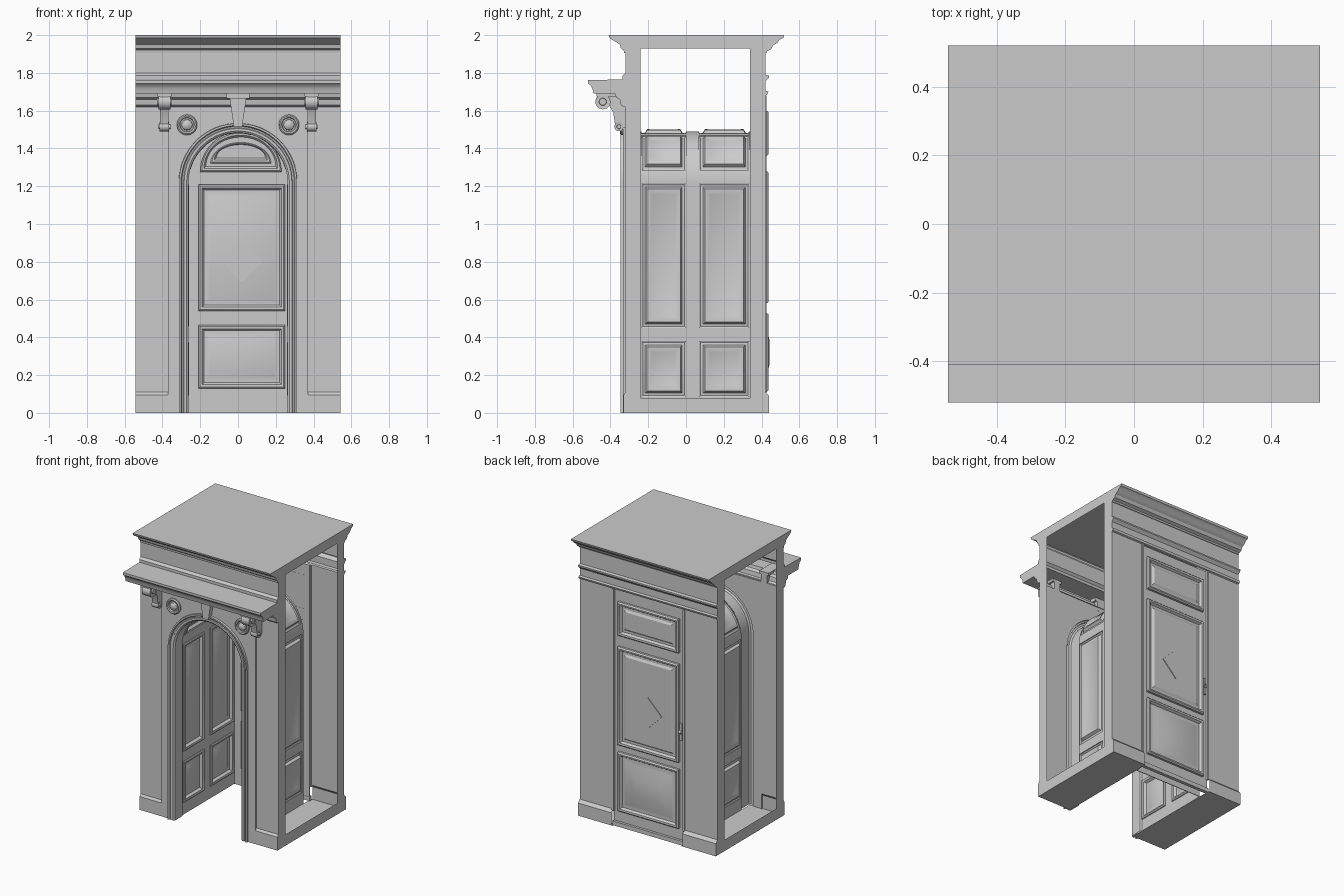
import bpy, bmesh
from math import sin, cos, pi, radians

if "Cube" in bpy.data.objects:
    bpy.data.objects.remove(bpy.data.objects["Cube"])

SPRING, R = 1.22, 0.27          # arch springing height and radius
W = 0.543                       # half width
Y_IN, Y_BACK = -0.24, 0.34      # opening in the end faces


def build(name, verts, faces):
    me = bpy.data.meshes.new(name)
    me.from_pydata(verts, [], faces)
    bm = bmesh.new()
    bm.from_mesh(me)
    bmesh.ops.remove_doubles(bm, verts=bm.verts, dist=1e-5)
    bmesh.ops.recalc_face_normals(bm, faces=bm.faces)
    bm.to_mesh(me)
    bm.free()
    ob = bpy.data.objects.new(name, me)
    bpy.context.collection.objects.link(ob)
    return ob


def prism(name, pts, axis, a, b):
    """Extrude a 2D outline: axis x takes (y,z) points, axis y takes (x,z)."""
    n = len(pts)
    put = (lambda p, t: (t, p[0], p[1])) if axis == 'x' else (lambda p, t: (p[0], t, p[1]))
    verts = [put(p, a) for p in pts] + [put(p, b) for p in pts]
    faces = [tuple(range(n)), tuple(range(n, 2 * n))]
    faces += [(i, (i + 1) % n, n + (i + 1) % n, n + i) for i in range(n)]
    return build(name, verts, faces)


def box(name, x0, x1, y0, y1, z0, z1):
    return prism(name, [(x0, z0), (x1, z0), (x1, z1), (x0, z1)], 'y', y0, y1)


def strip(name, pts, x0, x1):
    """Sheet made by running an open (y,z) profile from x0 to x1."""
    n = len(pts)
    return build(name, [(x, y, z) for x in (x0, x1) for y, z in pts],
                 [(i, i + 1, n + i + 1, n + i) for i in range(n - 1)])


def rings(name, loops):
    """Bridge successive even-length loops and cap the last one."""
    L = len(loops[0])
    verts = [p for lp in loops for p in lp]
    faces = []
    for k in range(len(loops) - 1):
        for i in range(L):
            j = (i + 1) % L
            faces.append((k * L + i, k * L + j, (k + 1) * L + j, (k + 1) * L + i))
    o = (len(loops) - 1) * L
    faces += [(o + i, o + i + 1, o + L - 2 - i, o + L - 1 - i) for i in range(L // 2 - 1)]
    return build(name, verts, faces)


MOULD = [(0, -0.004), (0, 0.01), (0.008, 0.016), (0.02, 0.014), (0.03, 0.003),
         (0.045, 0.003), (0.06, 0.009)]
SUNK = [(0, 0), (0, -0.006), (0.008, -0.010), (0.02, -0.006), (0.03, 0.012),
        (0.042, 0.012), (0.058, 0.004)]


def panel(name, place, u0, u1, v0, v1, profile=MOULD, n=1):
    """Moulded panel; place maps (u, v, height) to a point on the surface."""
    loops = []
    for d, h in profile:
        vs = [v0 + d + (v1 - v0 - 2 * d) * i / n for i in range(n + 1)]
        loops.append([place(u0 + d, v, h) for v in vs] +
                     [place(u1 - d, v, h) for v in reversed(vs)])
    return rings(name, loops)


def arch(r, n=32):
    return [(r, 0)] + [(r * cos(pi * i / n), SPRING + r * sin(pi * i / n))
                       for i in range(n + 1)] + [(-r, 0)]


def arch_sweep(name, section):
    """Sweep an open (radius, y) section up one jamb, over and down the other."""
    paths = [[(x, y, z) for x, z in arch(r)] for r, y in section]
    n = len(paths[0])
    return build(name, [p for path in paths for p in path],
                 [(k * n + i, k * n + i + 1, (k + 1) * n + i + 1, (k + 1) * n + i)
                  for k in range(len(paths) - 1) for i in range(n - 1)])


def disc(name, x, y, z, steps, n=32):
    """Turned boss facing the front from (radius, height) steps."""
    return rings(name, [[(x + r * cos(2 * pi * i / n), y - h, z + r * sin(2 * pi * i / n))
                         for i in range(n)] for r, h in steps])


def scroll(name, x, y, z, r, w):
    steps = [(0.01, -w - .006), (0.45, -w - .006), (0.5, -w + .002), (0.8, -w + .002), (1, -w),
             (1, w), (0.8, w - .002), (0.5, w - .002), (0.45, w + .006), (0.01, w + .006)]
    return rings(name, [[(x + t, y + r * k * cos(pi * i / 12), z + r * k * sin(pi * i / 12))
                         for i in range(24)] for k, t in steps])


# Section profiles (y, z), top to bottom
FRONT = [(-.41, 2), (-.405, 1.985), (-.39, 1.975), (-.365, 1.96), (-.35, 1.95), (-.345, 1.93),
         (-.33, 1.92), (-.328, 1.905), (-.32, 1.905), (-.32, 1.80), (-.335, 1.785), (-.335, 1.765),
         (-.52, 1.762), (-.52, 1.745), (-.505, 1.735), (-.495, 1.715), (-.49, 1.69), (-.375, 1.69),
         (-.37, 1.67), (-.35, 1.66), (-.345, 1.63), (-.333, 1.62), (-.32, 1.62)]
BACK = [(.52, 2), (.515, 1.985), (.495, 1.975), (.485, 1.96), (.46, 1.945), (.45, 1.925),
        (.43, 1.915), (.425, 1.905), (.42, 1.905), (.42, 1.79), (.44, 1.785), (.44, 1.775),
        (.43, 1.765), (.42, 1.755), (.42, 1.705), (.436, 1.70), (.43, 1.685), (.42, 1.68)]
FRONT_SKIRT = [(-.32, .11), (-.332, .095), (-.332, 0)]
BACK_SKIRT = [(.42, .11), (.44, .09), (.44, 0)]

# Entablatures, roof and arch surround are thin skins over a hollow inside
strip('front_cornice_and_ledge', FRONT, -W, W)
strip('back_cornice', BACK, -W, W)
strip('roof', [(-.41, 2), (.52, 2)], -W, W)
prism('arch_surround', [(-.37, 0), (-.37, 1.625), (.37, 1.625), (.37, 0)] + arch(.30), 'y', -.333, -.326)

# Flat end faces with their large rectangular opening
for s in (-1, 1):
    hole = [(0, .08), (.08, 1.93), (1.93, 2)]
    parts = [FRONT + FRONT_SKIRT + [(Y_IN, z) for z in (0, .08, 1.93, 2)],
             BACK + BACK_SKIRT + [(Y_BACK, z) for z in (0, .08, 1.93, 2)]]
    parts += [[(Y_IN, a), (Y_BACK, a), (Y_BACK, b), (Y_IN, b)] for a, b in ((0, .08), (1.93, 2))]
    verts, faces = [], []
    for p in parts:
        faces.append(tuple(range(len(verts), len(verts) + len(p))))
        verts += [(s * W, y, z) for y, z in p]
    build('end_face', verts, faces)

# Archivolt around the opening
arch_sweep('archivolt', [(R, Y_IN), (.262, -.25), (.262, -.333), (.272, -.341), (.285, -.341),
                         (.288, -.335), (.297, -.338), (.302, -.347), (.312, -.347), (.314, -.33)])

# Passage lining: one sheet of plain cells and sunk panels, up, over and down
TOTAL = 2 * SPRING + pi * R


def lining(u, v, h):
    r = R + h
    if v <= SPRING:
        return (r, u, v)
    if v >= TOTAL - SPRING:
        return (-r, u, TOTAL - v)
    a = (v - SPRING) / R
    return (r * cos(a), u, SPRING + r * sin(a))


half = [0, .085, .38, .45, 1.215, SPRING + R * radians(14), SPRING + R * radians(67),
        SPRING + R * radians(73)]
breaks = half + [TOTAL - v for v in reversed(half)]
columns = [-.24, -.236, .0, .07, .335, .345]
for i in range(len(columns) - 1):
    for j in range(len(breaks) - 1):
        sunk = i % 2 == 1 and j % 2 == 1
        flat = breaks[j + 1] <= SPRING or breaks[j] >= TOTAL - SPRING
        panel('lining_panel' if sunk else 'lining_rail', lining, columns[i], columns[i + 1],
              breaks[j], breaks[j + 1], SUNK if sunk else [(0, 0)], 1 if flat else 12)

# Arched inner door face and rectangular back door face
prism('inner_door', arch(R), 'y', .345, .35)
box('back_door', -.28, .28, .407, .412, 0, 1.68)
front = lambda u, v, h: (u, .345 - h, v)
back = lambda u, v, h: (u, .412 + h * 1.5, v)
panel('door_lower_panel', front, -.21, .25, .13, .465)
panel('door_middle_panel', front, -.21, .25, .54, 1.21)
for name, r0, z0, squash in (('door_arched_panel', .215, 1.275, 1), ('door_fan_moulding', .16, 1.32, .7)):
    loops = []
    for d, h in MOULD[:5]:
        r = r0 - d
        loops.append([(.015 + r * cos(pi * i / 31), .345 - h, z0 + d + squash * (r - d) * sin(pi * i / 31))
                      for i in range(32)])
    rings(name, loops)
pyramid = MOULD[:-1] + [(.06, .006), (.145, .02)]
panel('back_door_lower_panel', back, -.24, .24, .11, .53, pyramid)
panel('back_door_middle_panel', back, -.24, .24, .58, 1.28)
panel('back_door_upper_panel', back, -.24, .24, 1.36, 1.60)
for name, x, y0, y1, z in (('front_diamond', .02, .33, .345, .80), ('back_diamond', 0, .412, .431, .87)):
    prism(name, [(x - .11, z), (x, z - .11), (x + .11, z), (x, z + .11)], 'y', y0, y1)
box('door_handle_plate', -.262, -.245, .41, .422, .74, .86)
scroll('door_knob', -.254, .425, .80, .011, .008)
box('threshold', -.28, .28, .405, .43, 0, .03)

# Paired side parts: wall sheets, floor, door trim, medallions, consoles
for s in (-1, 1):
    def xbox(name, a, b, *rest):
        return box(name, min(s * a, s * b), max(s * a, s * b), *rest)
    strip('front_side_wall', [(-.333, 1.62), (-.32, 1.62)] + FRONT_SKIRT, s * .37, s * W)
    strip('back_side_wall', [(.42, 1.68)] + BACK_SKIRT, s * .28, s * W)
    strip('side_floor', [(-.332, 0), (.44, 0)], s * R, s * W)
    xbox('surround_edge', .366, .37, -.333, -.32, 0, 1.62)
    xbox('back_door_trim', .272, .287, .41, .427, .1, 1.68)
    disc('medallion', s * .27, -.333, 1.525, [(.054, 0), (.054, .01), (.047, .016), (.039, .013),
         (.036, .004), (.029, .004), (.026, .012), (.015, .02), (.004, .022)])
    # Scroll bracket
    x = s * .39
    prism('console_body', [(-.32, 1.69), (-.46, 1.69), (-.47, 1.675), (-.47, 1.66), (-.44, 1.64),
                           (-.405, 1.625), (-.385, 1.59), (-.378, 1.54), (-.37, 1.51),
                           (-.32, 1.51)], 'x', x - .023, x + .023)
    scroll('console_volute', x, -.44, 1.647, .04, .032)
    scroll('console_lower_scroll', x, -.355, 1.515, .024, .026)
    xbox('console_cap', .353, .427, -.475, -.32, 1.675, 1.695)

# Keystone
prism('keystone', [(-.022, 1.515), (.022, 1.515), (.045, 1.67), (-.045, 1.67)], 'y', -.365, -.325)
box('keystone_cap', -.06, .06, -.385, -.325, 1.665, 1.69)

bpy.ops.object.select_all(action='SELECT')
bpy.context.view_layer.objects.active = bpy.data.objects['archivolt']
bpy.ops.object.shade_smooth_by_angle(angle=radians(30))
